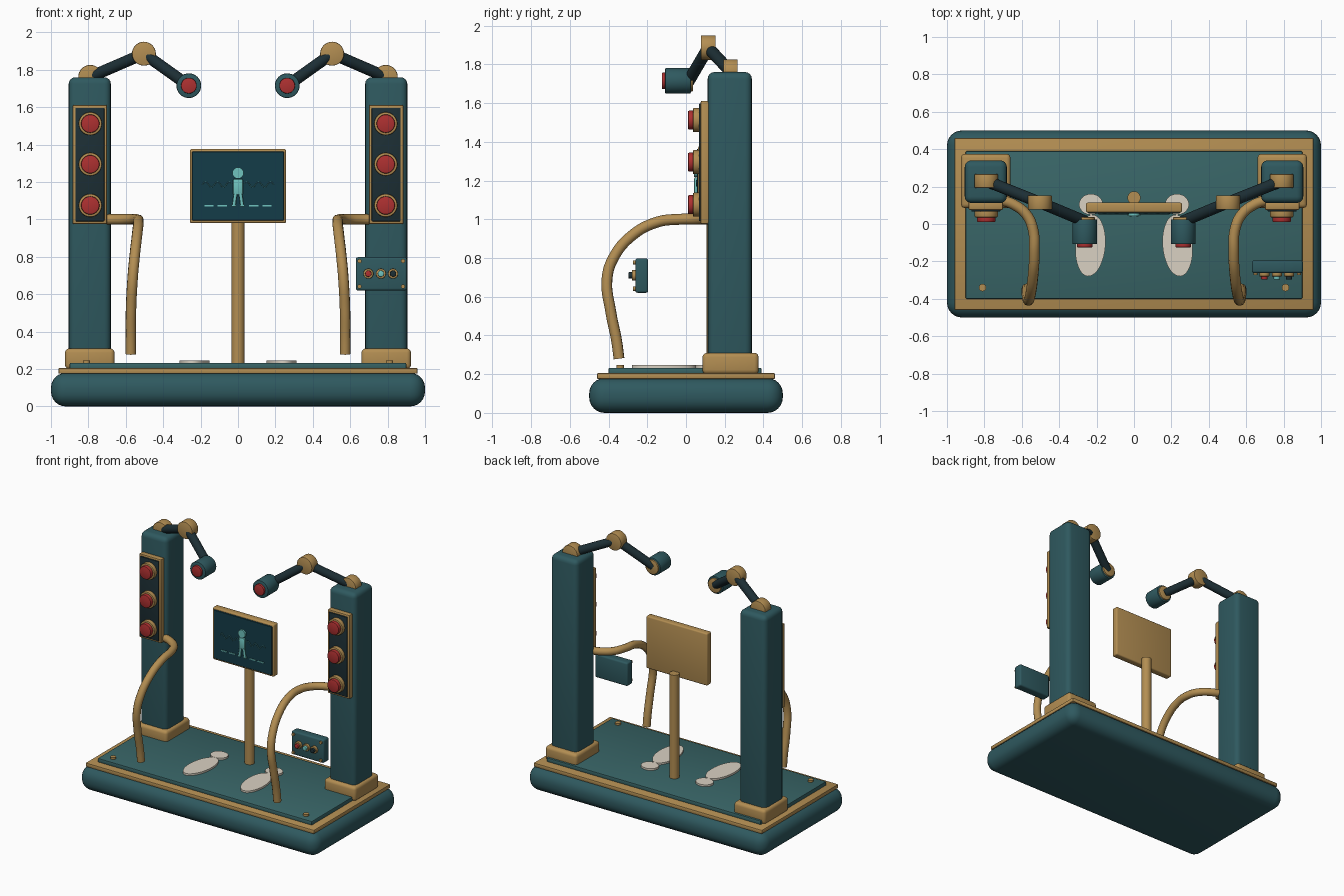
import bpy, bmesh, math
from mathutils import Vector, Matrix

if "Cube" in bpy.data.objects:
    bpy.data.objects.remove(bpy.data.objects["Cube"])


def mat(name, r, g, b):
    m = bpy.data.materials.new(name)
    m.diffuse_color = (r, g, b, 1)
    m.use_nodes = True
    m.node_tree.nodes["Principled BSDF"].inputs["Base Color"].default_value = m.diffuse_color
    return m


TEAL = mat("teal", 0.028, 0.10, 0.115)
DECK = mat("deck_teal", 0.04, 0.13, 0.135)
BRASS = mat("brass", 0.45, 0.27, 0.085)
DARK = mat("dark", 0.012, 0.028, 0.035)
SCREEN = mat("screen_blue", 0.007, 0.045, 0.065)
RED = mat("red", 0.42, 0.03, 0.03)
CYAN = mat("cyan", 0.16, 0.55, 0.52)
DIM = mat("dim_cyan", 0.05, 0.20, 0.21)
CREAM = mat("cream", 0.70, 0.64, 0.54)


def finish(bm, name, material):
    me = bpy.data.meshes.new(name)
    bm.to_mesh(me)
    bm.free()
    ob = bpy.data.objects.new(name, me)
    bpy.context.collection.objects.link(ob)
    me.materials.append(material)
    bpy.ops.object.select_all(action='DESELECT')
    ob.select_set(True)
    bpy.context.view_layer.objects.active = ob
    bpy.ops.object.shade_smooth_by_angle(angle=math.radians(35))
    return ob


def box(name, x, y, z, material, bevel=0.0, seg=3):
    """Box from (min, max) ranges, with rounded edges."""
    bm = bmesh.new()
    size = [r[1] - r[0] for r in (x, y, z)]
    mid = [(r[0] + r[1]) / 2 for r in (x, y, z)]
    bmesh.ops.create_cube(bm, size=1, matrix=Matrix.Translation(mid) @ Matrix.Diagonal((*size, 1)))
    if bevel:
        bmesh.ops.bevel(bm, geom=bm.edges[:], offset=bevel, segments=seg, profile=0.5, affect='EDGES')
    return finish(bm, name, material)


def rod(name, a, b, r, material, seg=32, bevel=0.0, scale=(1, 1), turn=0.0):
    """Cylinder between two points, optionally an ellipse."""
    a, b = Vector(a), Vector(b)
    d = b - a
    rot = d.to_track_quat('Z', 'Y').to_matrix().to_4x4()
    m = (Matrix.Translation((a + b) / 2) @ rot @ Matrix.Rotation(turn, 4, 'Z')
         @ Matrix.Diagonal((scale[0], scale[1], 1, 1)))
    bm = bmesh.new()
    bmesh.ops.create_cone(bm, cap_ends=True, segments=seg, radius1=r, radius2=r, depth=d.length, matrix=m)
    if bevel:
        rims = [e for e in bm.edges if any(len(f.verts) > 4 for f in e.link_faces)]
        bmesh.ops.bevel(bm, geom=rims, offset=bevel, segments=2, profile=0.5, affect='EDGES')
    return finish(bm, name, material)


def disc(name, x, z, y0, y1, r, material, bevel=0.0, seg=32):
    """Cylinder facing the front."""
    return rod(name, (x, y1, z), (x, y0, z), r, material, seg, bevel)


def tube(name, pts, r, material, kind='BEZIER', res=4):
    cu = bpy.data.curves.new(name, 'CURVE')
    cu.dimensions = '3D'
    cu.bevel_depth, cu.bevel_resolution, cu.resolution_u = r, res, 8
    cu.use_fill_caps = True
    sp = cu.splines.new(kind)
    if kind == 'BEZIER':
        sp.bezier_points.add(len(pts) - 1)
        for p, co in zip(sp.bezier_points, pts):
            p.co = co
            p.handle_left_type = p.handle_right_type = 'AUTO'
    else:
        sp.points.add(len(pts) - 1)
        for p, co in zip(sp.points, pts):
            p.co = (*co, 1)
    cu.materials.append(material)
    ob = bpy.data.objects.new(name, cu)
    bpy.context.collection.objects.link(ob)
    return ob


def mirrored(s, a, b):
    return tuple(sorted((s * a, s * b)))


# Platform
box("platform_base", (-1, 1), (-0.5, 0.5), (0, 0.18), TEAL, 0.08, 6)
box("platform_trim", (-0.96, 0.96), (-0.46, 0.46), (0.175, 0.205), BRASS, 0.006, 2)
box("deck", (-0.9, 0.9), (-0.4, 0.39), (0.2, 0.233), DECK, 0.006, 2)

RAIL = [(0.72, 0.13, 1.0), (0.645, 0.105, 1.0), (0.575, 0.05, 1.0), (0.54, -0.03, 1.0),
        (0.533, -0.15, 0.985), (0.54, -0.28, 0.915), (0.553, -0.375, 0.80), (0.563, -0.408, 0.69),
        (0.572, -0.388, 0.52), (0.573, -0.358, 0.37), (0.573, -0.346, 0.28)]

for side, s in (("left", -1), ("right", 1)):
    # Columns
    box(side + "_plinth", mirrored(s, 0.66, 0.925), (0.085, 0.375), (0.2, 0.31), BRASS, 0.022)
    box(side + "_column", mirrored(s, 0.68, 0.905), (0.112, 0.34), (0.27, 1.76), TEAL, 0.035, 4)
    # Light panels
    box(side + "_panel_frame", mirrored(s, 0.70, 0.885), (0.075, 0.12), (0.975, 1.612), BRASS, 0.008, 2)
    box(side + "_panel", mirrored(s, 0.715, 0.87), (0.066, 0.10), (0.99, 1.597), DARK, 0.004, 2)
    for i, z in enumerate((1.075, 1.295, 1.512)):
        disc(f"{side}_light_ring_{i}", s * 0.79, z, 0.036, 0.08, 0.062, BRASS, 0.005)
        disc(f"{side}_light_lens_{i}", s * 0.79, z, 0.01, 0.05, 0.049, RED, 0.006)
    # Hand rails
    tube(side + "_hand_rail", [(s * x, y, z) for x, y, z in RAIL], 0.028, BRASS)
    # Lamp arms
    shoulder, elbow, wrist = (s * 0.79, 0.23, 1.762), (s * 0.503, 0.115, 1.886), (s * 0.263, 0.015, 1.715)
    disc(side + "_shoulder_joint", shoulder[0], shoulder[2], 0.193, 0.267, 0.064, BRASS, 0.005)
    disc(side + "_elbow_joint", elbow[0], elbow[2], 0.077, 0.153, 0.064, BRASS, 0.005)
    disc(side + "_wrist_joint", wrist[0], wrist[2], -0.02, 0.037, 0.054, BRASS, 0.004)
    rod(side + "_upper_arm", shoulder, elbow, 0.031, DARK)
    rod(side + "_forearm", elbow, wrist, 0.031, DARK)
    disc(side + "_lamp_head", wrist[0], wrist[2], -0.108, 0.025, 0.066, TEAL, 0.006)
    disc(side + "_lamp_lens", wrist[0], wrist[2], -0.125, -0.09, 0.042, RED, 0.004)
    # Foot marks and deck bolts
    rod(side + "_foot_sole", (s * 0.233, -0.115, 0.23), (s * 0.233, -0.115, 0.247), 1, CREAM, 40,
        scale=(0.08, 0.165), turn=s * math.radians(5))
    rod(side + "_foot_heel", (s * 0.23, 0.105, 0.23), (s * 0.23, 0.105, 0.247), 1, CREAM,
        scale=(0.064, 0.056))
    rod(side + "_deck_bolt", (s * 0.81, -0.34, 0.225), (s * 0.81, -0.34, 0.247), 0.02, BRASS, 20)

# Display
rod("display_post", (0, 0.14, 0.225), (0, 0.14, 1.02), 0.035, BRASS)
box("display_frame", (-0.257, 0.257), (0.062, 0.114), (0.98, 1.377), BRASS, 0.01)
box("display_screen", (-0.245, 0.245), (0.056, 0.08), (0.993, 1.363), SCREEN, 0.003, 1)

# Figure and graph on the screen
disc("figure_head", 0, 1.248, 0.042, 0.06, 0.03, CYAN, seg=24)
box("figure_body", (-0.026, 0.026), (0.042, 0.06), (1.13, 1.217), CYAN, 0.008, 2)
for side, s in (("left", -1), ("right", 1)):
    rod(side + "_figure_leg", (s * 0.013, 0.05, 1.14), (s * 0.022, 0.05, 1.075), 0.009, CYAN, 12)
    box(side + "_figure_foot", mirrored(s, 0.012, 0.035), (0.044, 0.06), (1.068, 1.08), CYAN)
    wave = [(s * (0.03 + 0.16 * i / 40), 0.054, 1.187 + 0.015 * math.sin(i / 40 * 5 * math.pi))
            for i in range(41)]
    tube(side + "_screen_wave", wave, 0.0025, DIM, 'POLY', 1)
    for i, x in enumerate((0.06, 0.13)):
        box(f"{side}_screen_dash_{i}", mirrored(s, x, x + 0.05), (0.05, 0.06), (1.069, 1.076), CYAN)

# Control box
box("control_box", (0.63, 0.903), (-0.262, -0.195), (0.62, 0.798), TEAL, 0.012)
for i, (x, m) in enumerate(((0.697, RED), (0.764, CYAN), (0.829, DARK))):
    disc(f"control_button_ring_{i}", x, 0.71, -0.28, -0.25, 0.027, BRASS, 0.003, 24)
    disc(f"control_button_{i}", x, 0.71, -0.297, -0.27, 0.017, m, 0.003, 24)
for x in (0.65, 0.882):
    for z in (0.641, 0.777):
        disc("control_box_screw", x, z, -0.273, -0.25, 0.011, BRASS, seg=16)
